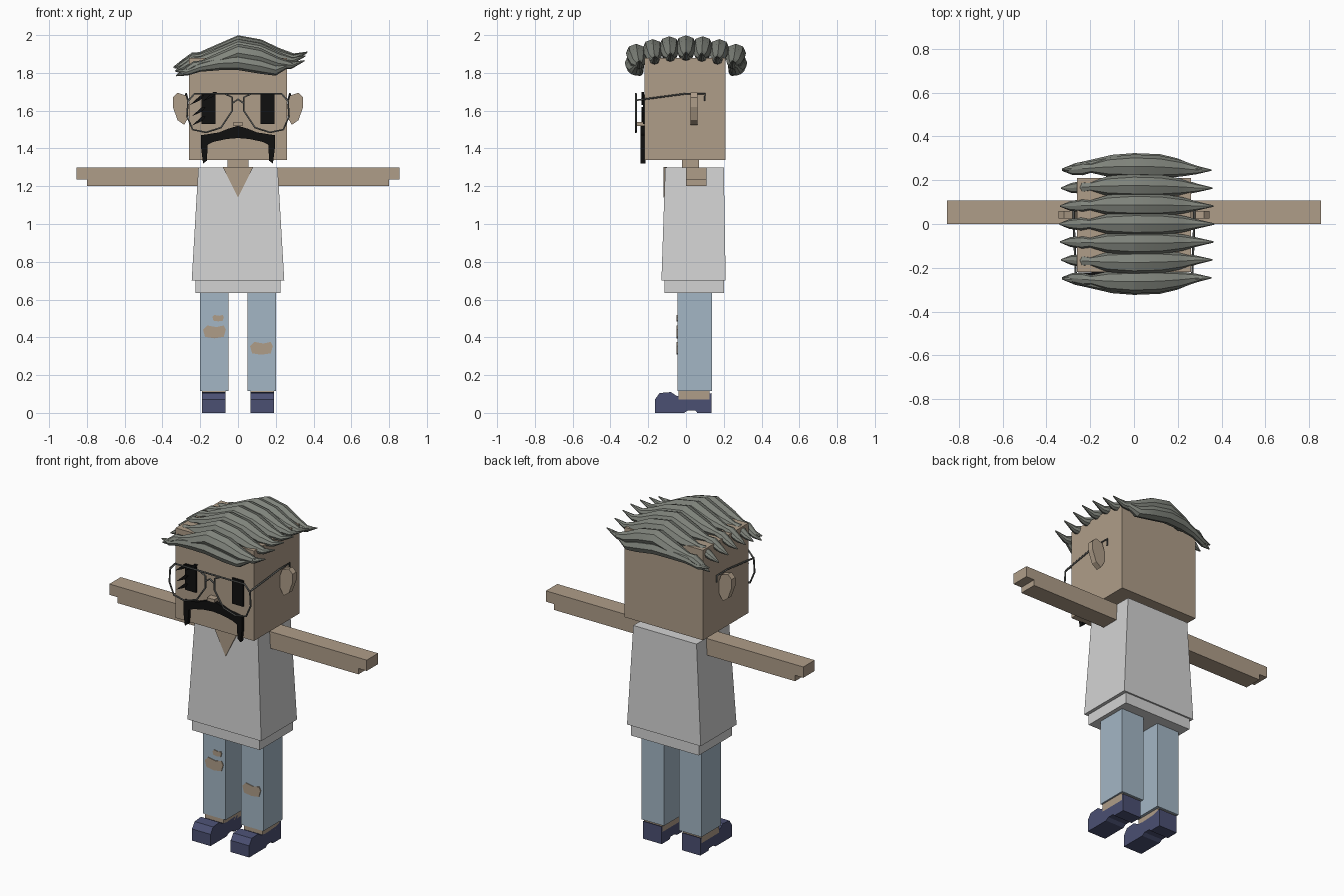
import bpy
import bmesh
from math import sin, cos, tau

default_cube = bpy.data.objects.get("Cube")
if default_cube:
    bpy.data.objects.remove(default_cube, do_unlink=True)


def material(name, red, green, blue):
    mat = bpy.data.materials.new(name)
    mat.use_nodes = True
    colour = (red, green, blue, 1)
    mat.diffuse_color = colour
    shader = mat.node_tree.nodes["Principled BSDF"]
    shader.inputs["Base Color"].default_value = colour
    shader.inputs["Roughness"].default_value = 0.9
    return mat


skin = material("skin", .43, .34, .25)
cloth = material("white_cloth", .65, .65, .65)
denim = material("faded_denim", .37, .47, .56)
leather = material("navy_leather", .07, .08, .17)
grey_hair = material("grey_hair", .22, .235, .205)
black = material("black", .005, .005, .005)
metal = material("dark_metal", .11, .115, .11)


def finish(name, bm, mat):
    bmesh.ops.recalc_face_normals(bm, faces=bm.faces[:])
    mesh = bpy.data.meshes.new(name)
    bm.to_mesh(mesh)
    bm.free()
    mesh.materials.append(mat)
    obj = bpy.data.objects.new(name, mesh)
    bpy.context.collection.objects.link(obj)
    return obj


def activate(obj):
    bpy.ops.object.select_all(action='DESELECT')
    obj.select_set(True)
    bpy.context.view_layer.objects.active = obj


def bridge(bm, rings):
    """Join rings of vertices with quads and cap both ends."""
    count = len(rings[0])
    for lower, upper in zip(rings, rings[1:]):
        for i in range(count):
            j = (i + 1) % count
            bm.faces.new((lower[i], lower[j], upper[j], upper[i]))
    bm.faces.new(rings[0])
    bm.faces.new(rings[-1])


def prism(name, outline, start, end, mat, axis="y"):
    """Extrude an (x, z) outline along y, or a (y, z) outline along x."""
    bm = bmesh.new()
    rings = []
    for depth in (start, end):
        rings.append([bm.verts.new((u, depth, v) if axis == "y" else (depth, u, v))
                      for u, v in outline])
    bridge(bm, rings)
    return finish(name, bm, mat)


def box(name, xs, ys, zs, mat):
    outline = [(xs[0], zs[0]), (xs[1], zs[0]), (xs[1], zs[1]), (xs[0], zs[1])]
    return prism(name, outline, ys[0], ys[1], mat)


def wire(name, points, closed=False):
    curve = bpy.data.curves.new(name, 'CURVE')
    curve.dimensions = '3D'
    curve.bevel_depth = .005
    curve.bevel_resolution = 1
    curve.use_fill_caps = True
    spline = curve.splines.new('POLY')
    spline.points.add(len(points) - 1)
    for point, co in zip(spline.points, points):
        point.co = (*co, 1)
    spline.use_cyclic_u = closed
    curve.materials.append(metal)
    obj = bpy.data.objects.new(name, curve)
    bpy.context.collection.objects.link(obj)
    activate(obj)
    bpy.ops.object.convert(target='MESH')


def strand(name, path, y, bulge=0, drop=0, stretch=0):
    """Loft a lock of hair through (x, z, radius) stations."""
    bm = bmesh.new()
    rings = []
    sides = 8
    for x, z, radius in path:
        middle = y + bulge * max(0, 1 - (x / .3) ** 2)
        rings.append([bm.verts.new((x * (1 + stretch),
                                    middle + radius * 1.1 * cos(tau * i / sides),
                                    z - drop + radius * sin(tau * i / sides)))
                      for i in range(sides)])
    bridge(bm, rings)
    activate(finish(name, bm, grey_hair))
    bpy.ops.object.shade_smooth_by_angle()


# Head, neck and nose
box("head", (-.26, .26), (-.22, .21), (1.34, 1.88), skin)
box("neck", (-.055, .055), (-.02, .07), (1.28, 1.35), skin)
box("nose", (-.025, .025), (-.26, -.21), (1.52, 1.54), skin)

# Shirt: tapered body with a narrower hem below
bm = bmesh.new()
rings = []
for half_x, front, back, z in ((.245, -.13, .21, .7), (.21, -.11, .2, 1.3)):
    rings.append([bm.verts.new(co) for co in ((-half_x, front, z), (half_x, front, z),
                                              (half_x, back, z), (-half_x, back, z))])
bridge(bm, rings)
finish("shirt", bm, cloth)
box("shirt_hem", (-.225, .225), (-.115, .2), (.635, .71), cloth)
prism("open_collar", [(-.08, 1.301), (0, 1.14), (.08, 1.301)], -.119, -.1, skin)

# Parts that repeat on both sides
ear = [(.25, 1.6), (.275, 1.68), (.32, 1.695), (.345, 1.67),
       (.345, 1.62), (.32, 1.55), (.285, 1.525), (.265, 1.56)]
arm = [(.21, 1.2), (.8, 1.2), (.8, 1.235), (.855, 1.235), (.855, 1.3), (.21, 1.3)]
shoe = [(-.165, 0), (-.01, 0), (.01, .013), (.05, .013), (.06, 0), (.135, 0),
        (.135, .105), (.09, .09), (-.01, .085), (-.05, .09), (-.08, .11),
        (-.14, .105), (-.165, .07)]
lens = [(.03, 1.67), (.07, 1.69), (.23, 1.69), (.265, 1.65), (.27, 1.57),
        (.24, 1.5), (.17, 1.485), (.09, 1.51), (.03, 1.6)]
temple = [(.265, -.265, 1.655), (.275, 0, 1.69), (.275, .1, 1.69), (.275, .1, 1.65)]

for side, label in ((-1, "right"), (1, "left")):
    def flip(outline):
        return [(side * x, z) for x, z in outline]

    prism(label + "_ear", flip(ear), .025, .06, skin)
    prism(label + "_arm", flip(arm), 0, .108, skin)
    box(label + "_eye", (side * .12, side * .193), (-.228, -.215), (1.53, 1.685), black)
    leg = (side * .05, side * .2)
    box(label + "_trouser_leg", leg, (-.045, .138), (.115, .64), denim)
    foot = (side * .067, side * .19)
    box(label + "_ankle", foot, (-.04, .125), (.07, .116), skin)
    prism(label + "_shoe", shoe, foot[0], foot[1], leather, axis="x")
    wire(label + "_lens_rim", [(x, -.265, z) for x, z in flip(lens)], closed=True)
    wire(label + "_temple", [(side * x, y, z) for x, y, z in temple])

# Spectacle bridges
wire("top_bridge", [(-.07, -.265, 1.69), (.07, -.265, 1.69)])
wire("nose_bridge", [(-.03, -.265, 1.64), (0, -.265, 1.66), (.03, -.265, 1.64)])

# Slanted lashes around one eye
for x, z in ((-.11, 1.7), (-.18, 1.68), (-.17, 1.62), (-.17, 1.57)):
    prism("lash", [(x, z), (x - .02, z), (x - .075, z - .05), (x - .02, z - .025)],
          -.236, -.222, black)

# Moustache: half outline mirrored about the middle
half = [(.05, 1.505), (.1, 1.485), (.195, 1.47), (.195, 1.4), (.185, 1.32),
        (.165, 1.335), (.16, 1.42), (.13, 1.435), (.06, 1.45)]
prism("moustache", [(0, 1.52)] + half + [(0, 1.455)] + [(-x, z) for x, z in half[::-1]],
      -.24, -.215, black)

# Torn knees
tear = [(-.055, .01), (-.035, .03), (.01, .022), (.045, .03), (.055, .01),
        (.045, -.025), (0, -.032), (-.045, -.025)]
for name, x, z, scale in (("right_knee_tear", -.125, .43, 1.1),
                          ("right_small_tear", -.105, .502, .55),
                          ("left_knee_tear", .124, .343, 1.1)):
    prism(name, [(x + u * scale, z + v * scale) for u, v in tear], -.05, -.04, skin)

# Swept hair: locks running side to side, pinched near one edge
crown = [(-.335, 1.83, .003), (-.29, 1.85, .02), (-.24, 1.88, .027), (-.2, 1.89, .02),
         (-.12, 1.905, .041), (0, 1.95, .049), (.12, 1.93, .047), (.22, 1.895, .034),
         (.29, 1.885, .018), (.36, 1.91, .003)]
for row in range(-3, 4):
    y = row * .082
    strand("crown_lock", crown, y, bulge=row * .006, drop=.005 * row * row,
           stretch=.02 - .013 * abs(row))
fringe = [(-.33, 1.81, .003), (-.27, 1.805, .02), (-.2, 1.83, .024), (-.1, 1.85, .036),
          (0, 1.855, .04), (.12, 1.835, .04), (.2, 1.815, .03), (.25, 1.835, .018),
          (.31, 1.86, .003)]
for name, direction in (("front_fringe", -1), ("back_fringe", 1)):
    strand(name, fringe, direction * .25, bulge=direction * .03)
